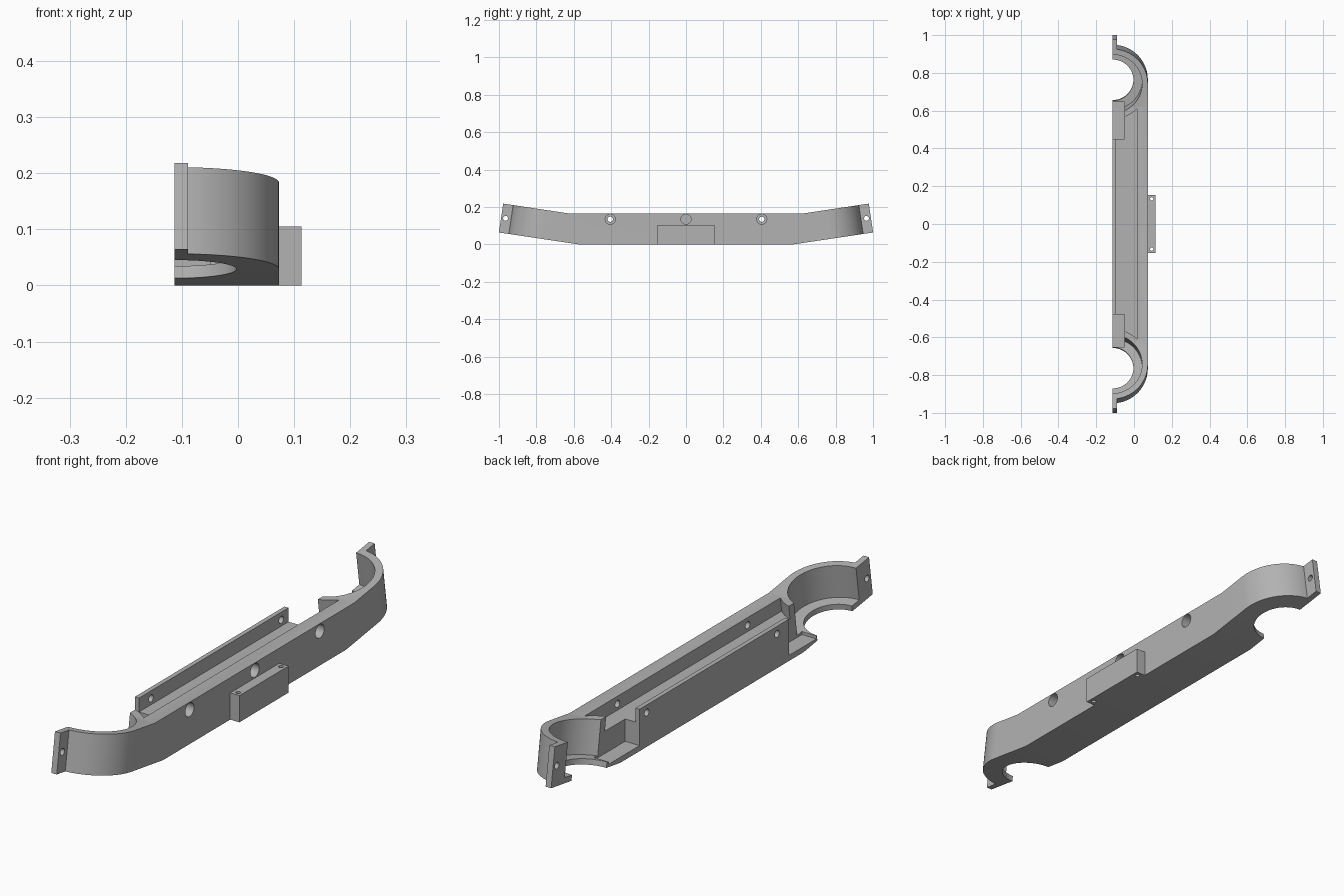
import bpy, bmesh
from math import sin, cos, pi, radians
from mathutils import Matrix, Vector

if "Cube" in bpy.data.objects:
    bpy.data.objects.remove(bpy.data.objects["Cube"])

LEFT, RIGHT = -0.113, 0.073          # open side and closed side of the shell
TILT, THICK, CUP_Y, CUP_Z = radians(8.5), 0.156, 0.765, 0.029
OUTER, INNER, HOLE = RIGHT - LEFT, 0.156, 0.11

grey = bpy.data.materials.new("matte grey")
grey.use_nodes = True
grey.diffuse_color = (0.45, 0.45, 0.45, 1)
grey.node_tree.nodes["Principled BSDF"].inputs["Base Color"].default_value = grey.diffuse_color


def prism(name, outline, depth, matrix):
    """Extrude a flat outline along its local z and place it."""
    bm = bmesh.new()
    face = bm.faces.new([bm.verts.new((x, y, 0)) for x, y in outline])
    moved = bmesh.ops.extrude_face_region(bm, geom=[face])["geom"]
    bmesh.ops.translate(bm, vec=(0, 0, depth), verts=[v for v in moved if isinstance(v, bmesh.types.BMVert)])
    bm.transform(matrix)
    bmesh.ops.recalc_face_normals(bm, faces=bm.faces)
    mesh = bpy.data.meshes.new(name)
    bm.to_mesh(mesh)
    bm.free()
    mesh.materials.append(grey)
    obj = bpy.data.objects.new(name, mesh)
    bpy.context.collection.objects.link(obj)
    return obj


def box(name, x0, x1, y0, y1, z0, z1, frame=Matrix()):
    outline = [(x0, y0), (x1, y0), (x1, y1), (x0, y1)]
    return prism(name, outline, z1 - z0, frame @ Matrix.Translation((0, 0, z0)))


def arc(radius, start, end, steps):
    return [(radius * cos(start + (end - start) * i / steps),
             radius * sin(start + (end - start) * i / steps)) for i in range(steps + 1)]


def cylinder(name, radius, depth, matrix, steps=64):
    return prism(name, arc(radius, 0, 2 * pi, steps)[:-1], depth, matrix)


def bore(name, radius, x0, x1, y, z, frame=Matrix()):
    """Round cutter running along x."""
    place = Matrix.Translation((x0, y, z)) @ Matrix.Rotation(pi / 2, 4, 'Y')
    return cylinder(name, radius, x1 - x0, frame @ place, 32)


def combine(target, tool, operation):
    mod = target.modifiers.new(operation, 'BOOLEAN')
    mod.operation, mod.solver, mod.object = operation, 'EXACT', tool
    bpy.context.view_layer.objects.active = target
    bpy.ops.object.modifier_apply(modifier=mod.name)
    bpy.data.objects.remove(tool)


# Tilted frame at the axis of each end cup
frames = {s: Matrix.Translation((LEFT, s * CUP_Y, CUP_Z)) @ Matrix.Rotation(s * TILT, 4, 'X')
          for s in (1, -1)}

# Straight body, bent upwards at both ends
top = frames[1] @ Vector((0, 0, THICK))
half = [(0.57, 0), (CUP_Y, CUP_Z), (top.y, top.z), (0.62, 0.165)]
profile = half + [(-y, z) for y, z in reversed(half)]
yz_to_x = Matrix(((0, 0, 1, LEFT), (1, 0, 0, 0), (0, 1, 0, 0), (0, 0, 0, 1)))
body = prism("half_shell_body", profile, OUTER, yz_to_x)

# Rounded ends and end flanges
for s, frame in frames.items():
    combine(body, prism("end_cup", arc(OUTER, -pi / 2 if s < 0 else 0, 0 if s < 0 else pi / 2, 32) + [(0, 0)],
                        THICK, frame), 'UNION')
    y0, y1 = sorted((s * 0.17, s * 0.238))
    combine(body, box("end_flange", 0, 0.024, y0, y1, 0, THICK, frame), 'UNION')

# Shallow channel that stops at the cup walls
channel = box("channel_cutter", -0.095, 0.015, -0.7, 0.7, 0.11, 0.4)
for s, frame in frames.items():
    stop = cylinder("cup_wall_keeper", OUTER, 0.7, frame @ Matrix.Translation((0, 0, -0.1)), 96)
    combine(channel, stop, 'DIFFERENCE')
combine(body, channel, 'DIFFERENCE')

# Cup pockets, floor openings and flange holes
for s, frame in frames.items():
    combine(body, cylinder("pocket_cutter", INNER, 0.4, frame @ Matrix.Translation((0, 0, 0.022))), 'DIFFERENCE')
    combine(body, cylinder("opening_cutter", HOLE, 0.5, frame @ Matrix.Translation((0, 0, -0.2))), 'DIFFERENCE')
    combine(body, bore("flange_hole_cutter", 0.013, -0.1, 0.1, s * 0.214, 0.08, frame), 'DIFFERENCE')

# Notches beside the cups on the open side
for y0, y1 in ((0.45, 0.645), (-0.65, -0.48)):
    combine(body, box("notch_cutter", -0.2, -0.05, y0, y1, 0.022, 0.4), 'DIFFERENCE')

# Screw holes through both walls, countersunk on the closed side
for y in (-0.405, 0, 0.405):
    combine(body, bore("screw_hole_cutter", 0.014, -0.2, 0.2, y, 0.135), 'DIFFERENCE')
    combine(body, bore("screw_head_cutter", 0.027, 0.035, 0.2, y, 0.135), 'DIFFERENCE')

# Mounting tab with two upright holes
tab = box("mounting_tab", RIGHT, 0.113, -0.153, 0.153, 0, 0.105)
for y in (-0.133, 0.133):
    combine(tab, cylinder("tab_hole_cutter", 0.009, 0.4, Matrix.Translation((0.094, y, -0.1)), 24), 'DIFFERENCE')

for obj in (body, tab):
    bpy.ops.object.select_all(action='DESELECT')
    obj.select_set(True)
    bpy.context.view_layer.objects.active = obj
    bpy.ops.object.shade_smooth_by_angle(angle=radians(30))
